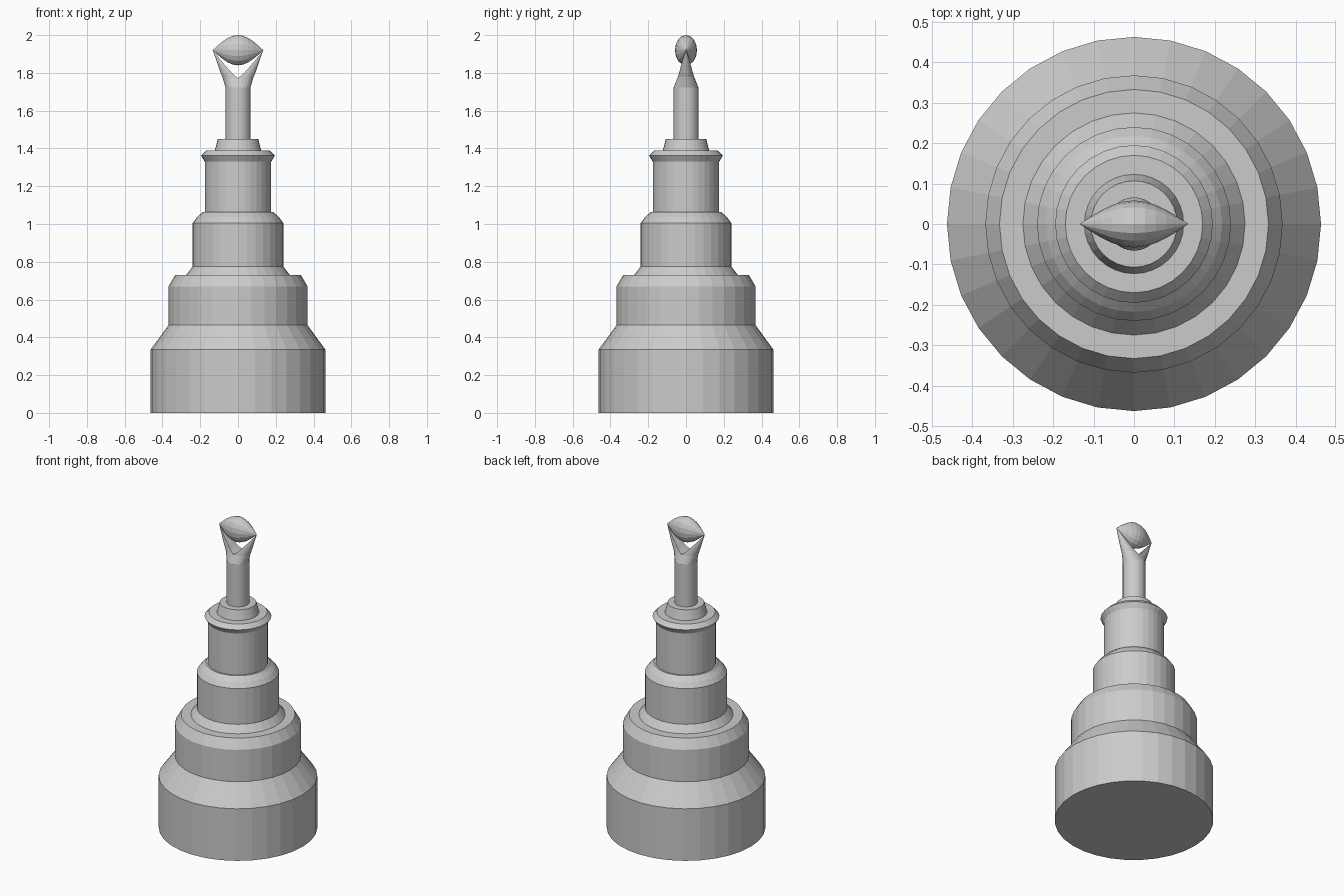
import bpy, bmesh
from math import sin, cos, pi

if "Cube" in bpy.data.objects:
    bpy.data.objects.remove(bpy.data.objects["Cube"])


def loft(name, rings, closed_ring=True):
    """Skin a list of equal-length point rings and cap both ends."""
    bm = bmesh.new()
    rows = [[bm.verts.new(p) for p in ring] for ring in rings]
    n = len(rows[0])
    for a, b in zip(rows, rows[1:]):
        for i in range(n):
            j = (i + 1) % n
            bm.faces.new((a[i], a[j], b[j], b[i]))
    bm.faces.new(rows[0][::-1])
    bm.faces.new(rows[-1])
    bmesh.ops.remove_doubles(bm, verts=bm.verts, dist=1e-5)
    bmesh.ops.recalc_face_normals(bm, faces=bm.faces)
    mesh = bpy.data.meshes.new(name)
    bm.to_mesh(mesh)
    bm.free()
    obj = bpy.data.objects.new(name, mesh)
    bpy.context.collection.objects.link(obj)
    return obj


def lathe(name, profile, sides=32):
    """Turn (radius, height) pairs around z."""
    return loft(name, [[(r * cos(2 * pi * i / sides), r * sin(2 * pi * i / sides), z)
                        for i in range(sides)] for r, z in profile])


# Stepped pedestal, one turned part per tier
lathe("bottom_tier", [(0.463, 0), (0.463, 0.335), (0.368, 0.465),
                      (0.368, 0.67), (0.333, 0.73)])
lathe("middle_tier", [(0.275, 0.73), (0.24, 0.775), (0.24, 1.005),
                      (0.218, 1.035), (0.187, 1.063)])
lathe("upper_column", [(0.176, 1.06), (0.176, 1.33), (0.195, 1.362), (0.17, 1.388)])
lathe("stem_collar", [(0.123, 1.388), (0.107, 1.45)])
lathe("stem", [(0.066, 1.45), (0.066, 1.722)])

# Forked cradle: half-round sections that lean outwards and taper to a point
# inner x, inner z, outer x, outer z, half depth
sections = [(0, 1.722, 0.066, 1.722, 0.066),
            (0, 1.772, 0.083, 1.78, 0.046),
            (0.028, 1.795, 0.092, 1.80, 0.038),
            (0.065, 1.836, 0.106, 1.84, 0.027),
            (0.1, 1.878, 0.119, 1.88, 0.015),
            (0.131, 1.916, 0.133, 1.916, 0.002)]
steps = 12
for side, label in ((-1, "left"), (1, "right")):
    rings = []
    for xi, zi, xo, zo, w in sections:
        ring = []
        for k in range(steps + 1):
            a = -pi / 2 + pi * k / steps
            ring.append((side * (xi + (xo - xi) * cos(a)), w * sin(a),
                         zi + (zo - zi) * cos(a)))
        rings.append(ring)
    loft(label + "_prong", rings)

# Pointed ball lying along x, slightly flattened front to back
count = 10
profile = []
for k in range(count + 1):
    t = -1 + 2 * k / count
    profile.append((0.08 * max(cos(t * pi / 2), 0), 0.134 * t))
ball = lathe("pointed_ball", profile, 16)
ball.rotation_euler = (0, pi / 2, 0)
ball.scale = (1, 0.73, 1)
ball.location = (0, 0, 1.92)
